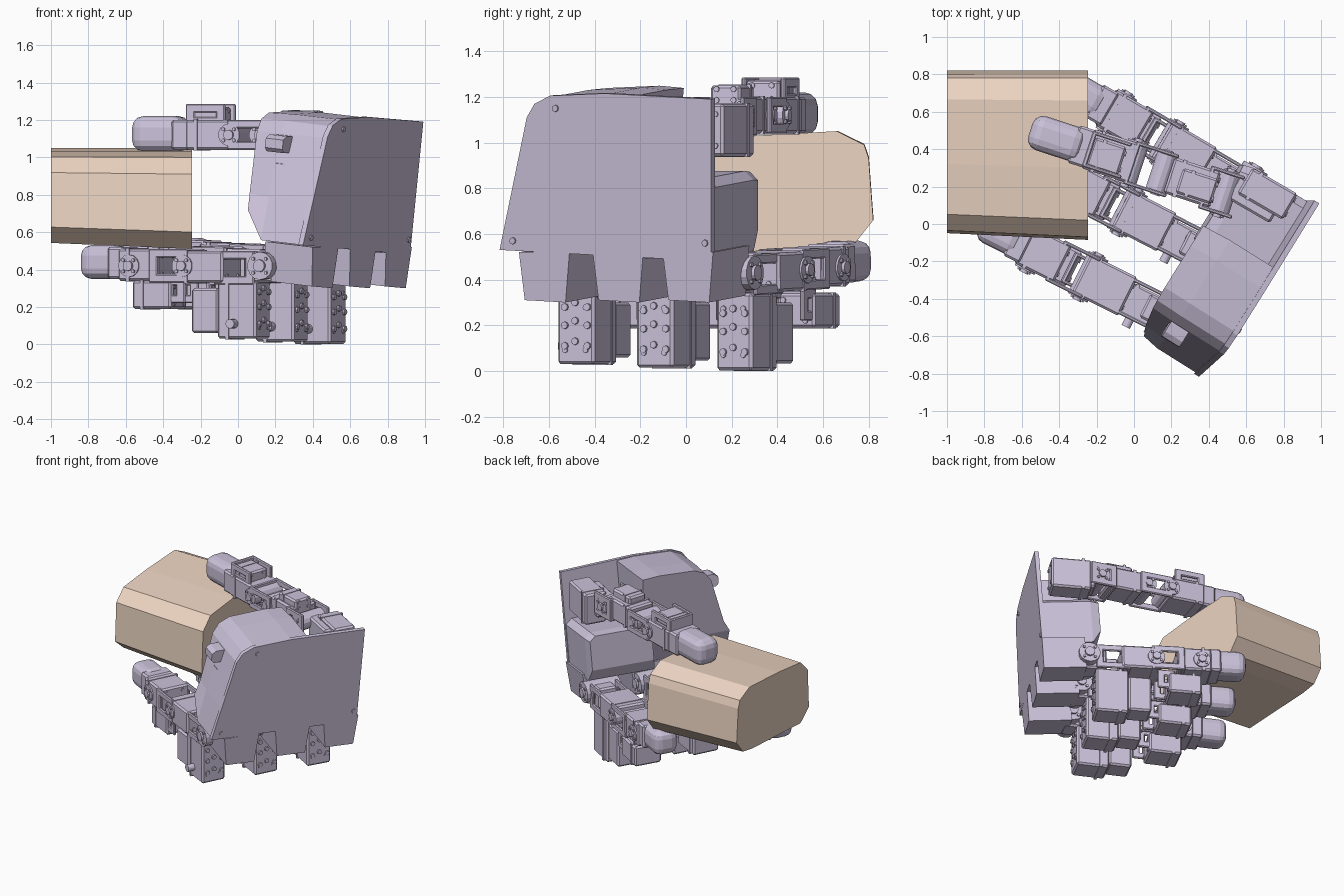
import bpy, bmesh, math
from mathutils import Matrix, Vector

if "Cube" in bpy.data.objects:
    bpy.data.objects.remove(bpy.data.objects["Cube"])


def material(name, rgb):
    m = bpy.data.materials.new(name)
    m.diffuse_color = (*rgb, 1)
    m.use_nodes = True
    m.node_tree.nodes["Principled BSDF"].inputs["Base Color"].default_value = m.diffuse_color
    return m


LAVENDER = material("lavender_plastic", (0.60, 0.54, 0.70))
TAN = material("tan_block", (0.84, 0.66, 0.54))


class Part:
    """Collects pieces in a local frame, then becomes one object."""

    def __init__(self, name, origin=(0, 0, 0), direction=(1, 0), pitch=0.0):
        self.name, self.bm = name, bmesh.new()
        yaw = math.atan2(direction[1], direction[0])
        self.frame = (Matrix.Translation(origin) @ Matrix.Rotation(yaw, 4, 'Z')
                      @ Matrix.Rotation(-pitch, 4, 'Y'))

    def box(self, x, y, z, bevel=0.012, seg=1):
        c = [(a + b) / 2 for a, b in (x, y, z)]
        s = [b - a for a, b in (x, y, z)]
        m = self.frame @ Matrix.Translation(c) @ Matrix.Diagonal((*s, 1))
        vs = bmesh.ops.create_cube(self.bm, size=1, matrix=m)['verts']
        if bevel:
            es = list({e for v in vs for e in v.link_edges})
            bmesh.ops.bevel(self.bm, geom=es, offset=bevel, segments=seg,
                            profile=0.5, affect='EDGES')

    def cyl(self, c, r, depth, axis='Y', seg=14):
        rot = {'X': Matrix.Rotation(math.pi / 2, 4, 'Y'),
               'Y': Matrix.Rotation(math.pi / 2, 4, 'X'),
               'Z': Matrix.Identity(4)}[axis]
        bmesh.ops.create_cone(self.bm, cap_ends=True, segments=seg, radius1=r,
                              radius2=r, depth=depth,
                              matrix=self.frame @ Matrix.Translation(c) @ rot)

    def loft(self, rings):
        loops = [[self.bm.verts.new(self.frame @ Vector(p)) for p in r] for r in rings]
        n = len(loops[0])
        for a, b in zip(loops, loops[1:]):
            for i in range(n):
                self.bm.faces.new((a[i], a[(i + 1) % n], b[(i + 1) % n], b[i]))
        self.bm.faces.new(loops[0])
        self.bm.faces.new(loops[-1])

    # servo case with a lid seam and a screw pattern on the rear face
    def motor(self, x, y, z):
        self.box(x, y, z)
        self.box((x[1] - 0.07, x[1] - 0.05), (y[0] - 0.004, y[1] + 0.004),
                 (z[0] - 0.004, z[1] + 0.004), 0)
        for fy in (0.22, 0.78):
            for fz in (0.2, 0.8):
                self.cyl((x[0], y[0] + fy * (y[1] - y[0]), z[0] + fz * (z[1] - z[0])),
                         0.013, 0.014, 'X', 8)

    # open U bracket: two slotted cheeks and a cross bar
    def bracket(self, x0, x1, w, z0, z1):
        for s in (-1, 1):
            y = sorted((s * w, s * (w - 0.02)))
            self.box((x0, x1), y, (z1 - 0.045, z1), 0.006)
            self.box((x0, x1), y, (z0, z0 + 0.045), 0.006)
            for x in (x0, x1 - 0.05):
                self.box((x, x + 0.05), y, (z0, z1), 0.006)
        self.box((x1 - 0.025, x1), (-w, w), (z0, z1), 0.006)

    # round output horn with a ring of screws on both sides
    def joint(self, x, z, w, r=0.06):
        self.cyl((x, 0, z), r, 2 * w)
        self.cyl((x, 0, z), r * 0.45, 2 * w + 0.03)
        for i in range(4):
            a = math.pi / 4 + i * math.pi / 2
            self.cyl((x + 0.7 * r * math.cos(a), 0, z + 0.7 * r * math.sin(a)),
                     0.01, 2 * w + 0.02, 'Y', 6)

    def finish(self, mat=LAVENDER):
        bmesh.ops.recalc_face_normals(self.bm, faces=self.bm.faces)
        me = bpy.data.meshes.new(self.name)
        self.bm.to_mesh(me)
        self.bm.free()
        me.materials.append(mat)
        ob = bpy.data.objects.new(self.name, me)
        bpy.context.collection.objects.link(ob)
        return ob


# held block: chamfered prism, a little smaller at its outer end
block = Part("held_block")
prof = [(-0.085, 0.60), (-0.07, 0.91), (0.02, 1.0), (0.3, 1.03), (0.66, 1.05),
        (0.78, 0.99), (0.80, 0.93), (0.82, 0.66), (0.74, 0.56), (0.62, 0.54), (0.02, 0.51)]
block.loft([[(-0.245, y, z) for y, z in prof],
            [(-1.0, 0.82 + (y - 0.82) * 0.96, 1.05 + (z - 1.05) * 0.94) for y, z in prof]])
block.finish(TAN)

# palm housing: u runs along the knuckles, t towards the fingertips
W, F = Vector((0.53, 0.85, 0)), Vector((-0.845, 0.53, 0.1))


def palm_point(u, t, z):
    return Vector((0.92 + 0.1 * (z - 0.48), 0.11, z)) + u * W + t * F


# stations: (t, scale about the centre, lowest z, extra depth per height)
def palm_loft(part, profile, stations):
    cu = sum(p[0] for p in profile) / len(profile)
    cz = sum(p[1] for p in profile) / len(profile)
    rings = []
    for t, k, *more in stations:
        low, lean = more or (-1, 0)
        rings.append([palm_point(cu + (u - cu) * k, t + lean * (z - 0.7),
                                 max(low, cz + (z - cz) * k)) for u, z in profile])
    part.loft(rings)


palm = Part("palm_back_cover")
palm_loft(palm, [(0, 0.48), (0, 1.19), (-0.55, 1.215), (-0.83, 1.205), (-0.91, 1.17),
                 (-0.95, 1.11), (-1.09, 0.53)], [(0, 1), (0.03, 1)])
palm.finish()
palm = Part("palm_housing")
palm_loft(palm, [(-0.42, 0.5), (-0.42, 1.20), (-0.55, 1.21), (-0.82, 1.20), (-0.90, 1.165),
                 (-0.945, 1.10), (-1.03, 0.76), (-1.08, 0.53)],
          [(0.02, 1), (0.28, 1, -1, 0.05), (0.40, 0.97, 0.68, 0.13)])
palm_loft(palm, [(-0.005, 0.49), (-0.005, 0.80), (-0.05, 0.84), (-0.5, 0.84), (-0.5, 0.49)],
          [(0.02, 1), (0.36, 1), (0.42, 0.93, 0.58, 0)])
palm.finish()

# small vents, knob and cover screws
trim = Part("palm_side_ribs")
for t, z in ((0.18, 0.66), (0.22, 0.76), (0.17, 0.84), (0.23, 0.91), (0.13, 0.72)):
    u = -1.055 + (z - 0.53) * 0.22
    palm_loft(trim, [(u - 0.015, z), (u - 0.015, z + 0.03), (u + 0.05, z + 0.08),
                     (u + 0.05, z)], [(t, 1), (t + 0.06, 1)])
palm_loft(trim, [(-1.04, 1.02), (-1.04, 1.07), (-1.01, 1.09), (-0.8, 1.09), (-0.8, 1.0),
                 (-1.02, 1.0)], [(0.22, 1), (0.33, 1)])
for u, z in ((-0.80, 1.15), (-0.03, 0.56), (-1.02, 0.57)):
    palm_loft(trim, [(u + 0.015 * math.cos(a), z + 0.015 * math.sin(a))
                     for a in [i * math.pi / 4 for i in range(8)]], [(-0.008, 1), (0.02, 1)])
trim.finish()

# three fingers: knuckle base, aim point, drop of the hanging servo, upward pitch
fingers = [("front", (0.47, -0.64), (-0.51, -0.15), 0.03, 0.0),
           ("middle", (0.67, -0.30), (0.07, 0.01), 0.015, 0.015),
           ("rear", (0.86, 0.03), (-0.06, 0.57), 0.003, 0.03)]
for (name, base, aim, low, pitch), u in zip(fingers, (-0.86, -0.48, -0.12)):
    d = (aim[0] - base[0], aim[1] - base[1])
    k = Part(name + "_knuckle_mount")
    palm_loft(k, [(u - 0.13, 0.52), (u + 0.13, 0.52), (u + 0.11, 0.30), (u - 0.10, 0.31)],
              [(0.0, 1), (0.30, 1)])
    k.finish()

    f = Part(name + "_finger", (*base, 0), d, pitch)
    f.joint(0.33, 0.42, 0.13, 0.075)
    f.box((0.28, 0.46), (-0.07, 0.07), (0.33, 0.48))
    f.bracket(0.38, 0.62, 0.105, 0.32, 0.50)
    f.motor((0.56, 0.84), (-0.115, 0.115), (0.33, 0.50))
    f.joint(0.80, 0.42, 0.125)
    f.bracket(0.78, 1.0, 0.12, 0.33, 0.51)
    f.motor((0.95, 1.19), (-0.11, 0.11), (0.34, 0.51))
    f.joint(1.12, 0.42, 0.12)
    f.finish()

    t = Part(name + "_fingertip", (*base, 0), d, pitch)
    t.box((1.16, 1.26), (-0.10, 0.10), (0.35, 0.52))
    t.box((1.20, 1.44), (-0.09, 0.09), (0.35, 0.53), 0.055, 3)
    t.finish()

    # hanging servos under the finger
    s = Part(name + "_lower_servos", (*base, 0), d)
    s.motor((0.37, 0.60), (-0.08, 0.10), (low, 0.34))
    s.box((0.60, 0.76), (-0.07, 0.09), (low + 0.03, 0.30))
    s.cyl((0.50, 0.12, low + 0.08), 0.025, 0.06)
    for y in (-0.05, 0.01, 0.06):
        for z in (0.08, 0.17, 0.25):
            s.cyl((0.368, y, low + z + (0.02 if y == 0.01 else 0)), 0.016, 0.02, 'X', 8)
    s.motor((0.88, 1.11), (-0.10, 0.10), (0.19, 0.34))
    s.bracket(0.80, 0.92, 0.09, 0.22, 0.36)
    s.finish()

# thumb: base servo beside the palm, then the chain along the top of the block
tb = Part("thumb_base", (0.84, 0.10, 0), (-0.86, 0.5))
tb.motor((0.0, 0.28), (-0.07, 0.09), (0.94, 1.17))
tb.box((0.05, 0.32), (0.0, 0.14), (1.0, 1.15))
tb.finish()
th = Part("thumb", (0.53, 0.15, 0), (-0.95, 0.31))
th.bracket(-0.03, 0.16, 0.12, 1.03, 1.20)
th.joint(0.05, 1.11, 0.12)
th.motor((0.10, 0.36), (-0.10, 0.10), (1.04, 1.20))
th.motor((0.10, 0.30), (-0.06, 0.08), (1.17, 1.25))
th.joint(0.40, 1.12, 0.11)
th.bracket(0.34, 0.58, 0.12, 1.04, 1.20)
th.motor((0.56, 0.82), (-0.11, 0.11), (1.04, 1.20))
th.joint(0.57, 1.12, 0.12)
th.bracket(0.60, 0.82, 0.10, 1.17, 1.285)
th.motor((0.62, 0.80), (-0.07, 0.09), (1.17, 1.27))
th.finish()
tt = Part("thumb_tip", (0.53, 0.15, 0), (-0.95, 0.31))
tt.box((0.80, 0.90), (-0.105, 0.105), (1.04, 1.20))
tt.box((0.84, 1.14), (-0.095, 0.095), (1.03, 1.22), 0.06, 3)
tt.finish()
